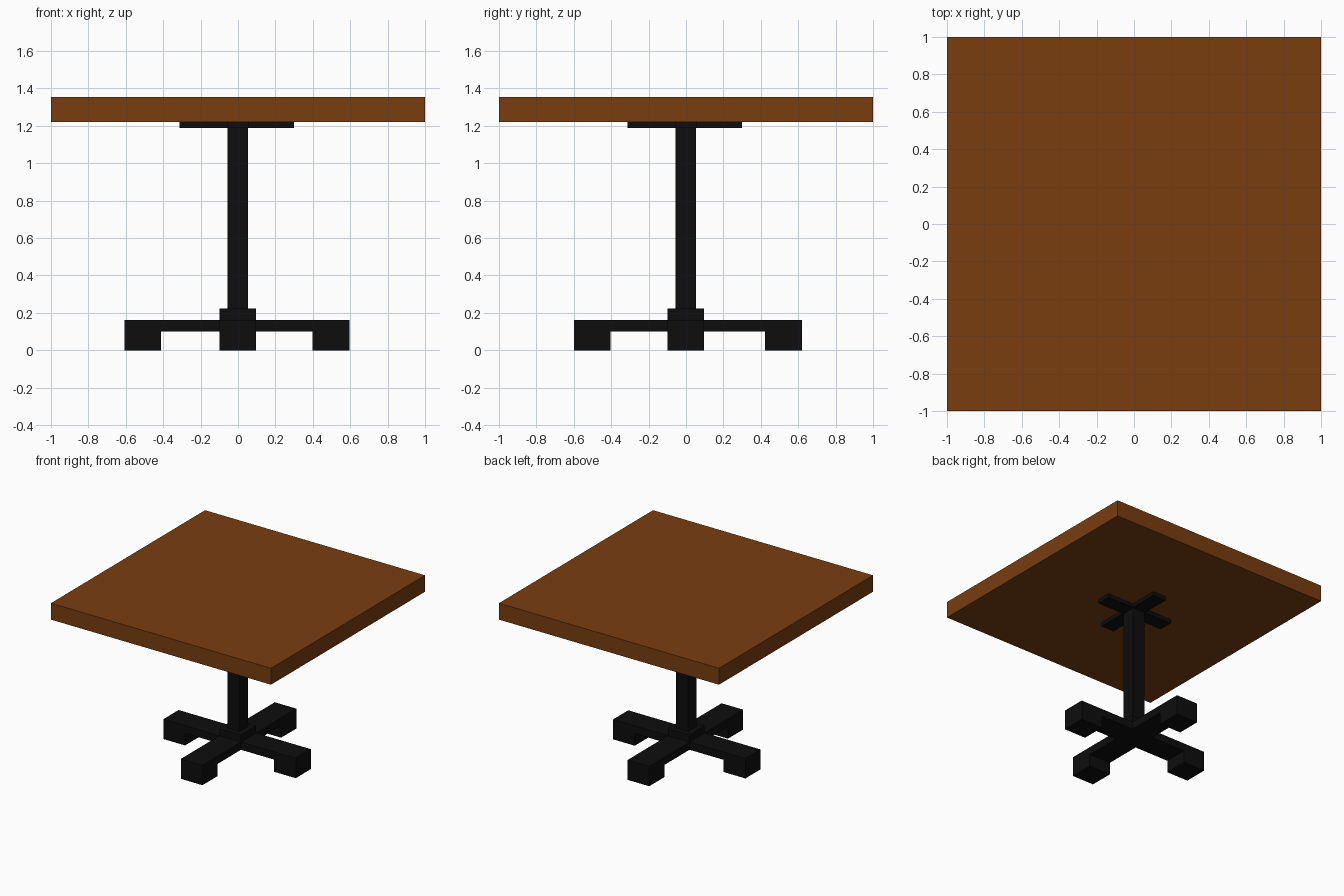
import bpy

if "Cube" in bpy.data.objects:
    bpy.data.objects.remove(bpy.data.objects["Cube"])


def material(name, rgb):
    m = bpy.data.materials.new(name)
    m.diffuse_color = (*rgb, 1.0)
    m.use_nodes = True
    m.node_tree.nodes["Principled BSDF"].inputs["Base Color"].default_value = m.diffuse_color
    return m


wood = material("brown_wood", (0.19, 0.047, 0.005))
black = material("black_metal", (0.004, 0.004, 0.004))


def box(name, x, y, z, mat):
    """Box from (min, max) ranges on each axis."""
    bpy.ops.mesh.primitive_cube_add(size=1)
    ob = bpy.context.object
    ob.name = name
    centre = [(r[0] + r[1]) / 2 for r in (x, y, z)]
    size = [r[1] - r[0] for r in (x, y, z)]
    for v in ob.data.vertices:
        v.co = [c + s * p for c, s, p in zip(centre, size, v.co)]
    ob.data.materials.append(mat)
    return ob


# Table top
box("table_top", (-1, 1), (-1, 1), (1.22, 1.355), wood)

# Crossed support arms under the top
W = 0.06
box("top_support_x", (-0.312, 0.30), (-W, W), (1.188, 1.22), black)
box("top_support_y", (-W, W), (-0.312, 0.30), (1.188, 1.22), black)

# Central post and hub
box("post", (-0.056, 0.054), (-0.056, 0.054), (0.2, 1.20), black)
box("hub", (-0.1, 0.097), (-0.1, 0.097), (0.10, 0.222), black)

# Crossed base beams
F = (-0.1, 0.097)
box("base_beam_x", (-0.608, 0.595), F, (0.10, 0.163), black)
box("base_beam_y", F, (-0.60, 0.62), (0.10, 0.163), black)

# Feet at the beam ends
box("left_foot", (-0.608, -0.411), F, (0, 0.10), black)
box("right_foot", (0.398, 0.595), F, (0, 0.10), black)
box("front_foot", F, (-0.60, -0.403), (0, 0.10), black)
box("back_foot", F, (0.422, 0.62), (0, 0.10), black)
